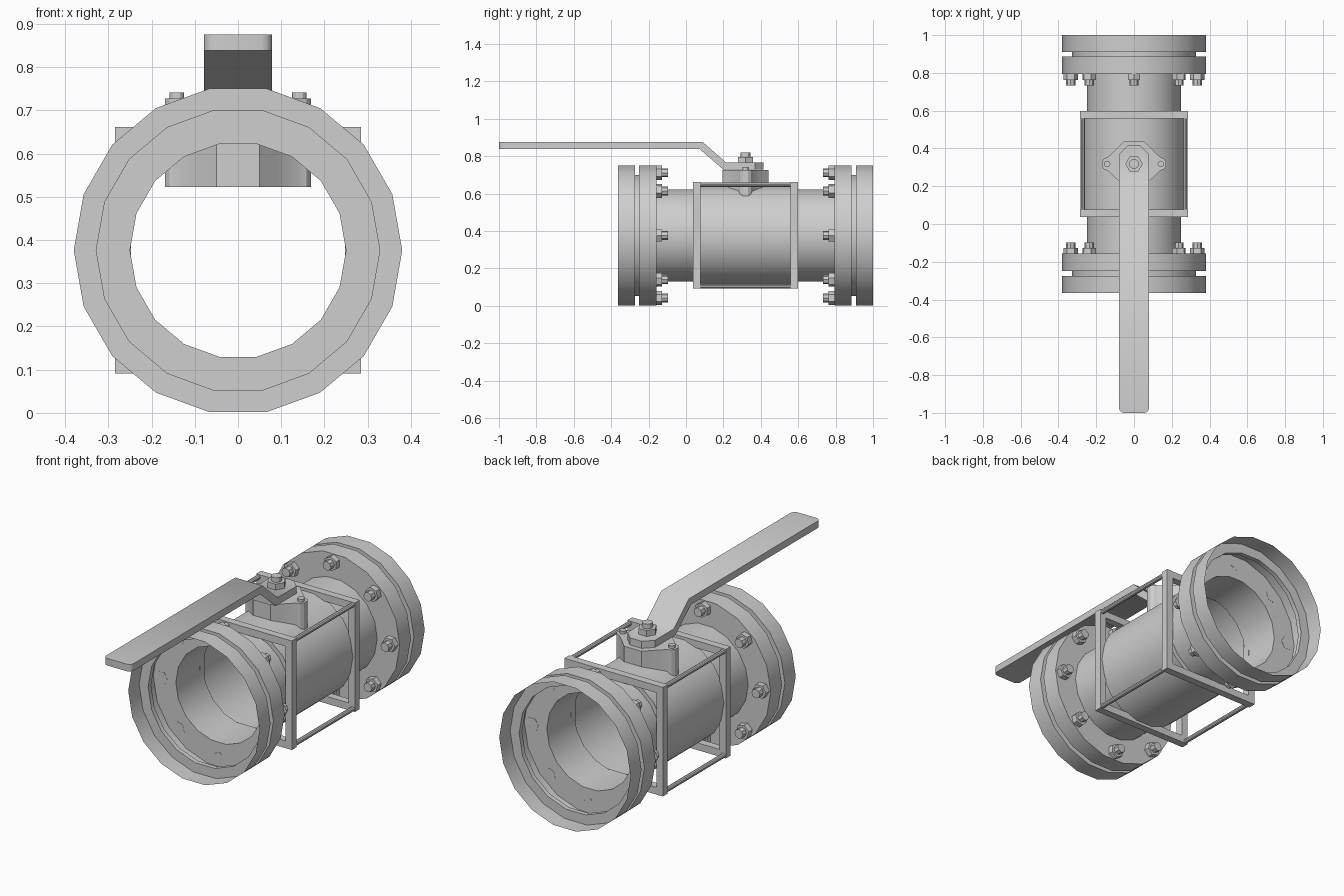
import bpy, bmesh, math
from mathutils import Matrix, Vector

cube = bpy.data.objects.get("Cube")
if cube:
    bpy.data.objects.remove(cube)

MID, AXIS = 0.318, 0.376        # middle of the pipe along y, height of its axis
GREY = (0.62, 0.62, 0.62, 1)
steel = bpy.data.materials.new("grey_steel")
steel.use_nodes = True
steel.diffuse_color = GREY
steel.node_tree.nodes["Principled BSDF"].inputs["Base Color"].default_value = GREY


def finish(name, bm, smooth=30):
    mesh = bpy.data.meshes.new(name)
    bm.to_mesh(mesh)
    bm.free()
    mesh.materials.append(steel)
    ob = bpy.data.objects.new(name, mesh)
    bpy.context.collection.objects.link(ob)
    bpy.ops.object.select_all(action='DESELECT')
    ob.select_set(True)
    bpy.context.view_layer.objects.active = ob
    bpy.ops.object.shade_smooth_by_angle(angle=math.radians(smooth))
    return ob


def box(bm, size, centre):
    m = Matrix.Translation(centre) @ Matrix.Diagonal((*size, 1))
    bmesh.ops.create_cube(bm, size=1, matrix=m)


def rod(bm, start, end, radius, sides, turn=0):
    start, end = Vector(start), Vector(end)
    d = end - start
    m = (Matrix.Translation((start + end) / 2)
         @ d.to_track_quat('Z', 'Y').to_matrix().to_4x4() @ Matrix.Rotation(turn, 4, 'Z'))
    bmesh.ops.create_cone(bm, cap_ends=True, segments=sides, radius1=radius,
                          radius2=radius, depth=d.length, matrix=m)


def prism(bm, points, offset):
    face = bm.faces.new([bm.verts.new(p) for p in points])
    top = bmesh.ops.extrude_face_region(bm, geom=[face])["geom"]
    bmesh.ops.translate(bm, vec=offset, verts=[v for v in top if isinstance(v, bmesh.types.BMVert)])
    bmesh.ops.recalc_face_normals(bm, faces=bm.faces)


# Pipe with a wider body and open flanged ends: one thin lathed shell,
# (radius, distance from middle)
half = [(0.274, 0.25), (0.25, 0.25), (0.25, 0.475), (0.38, 0.475), (0.38, 0.568),
        (0.328, 0.568), (0.328, 0.592), (0.38, 0.592), (0.38, 0.682)]
profile = [(r, -d) for r, d in reversed(half)] + half
SIDES = 18
bm = bmesh.new()
rings = []
for r, d in profile:
    angles = [math.tau * i / SIDES for i in range(SIDES)]
    rings.append([bm.verts.new((r * math.cos(a), MID + d, AXIS + r * math.sin(a))) for a in angles])
for a, b in zip(rings, rings[1:]):
    for i in range(SIDES):
        j = (i + 1) % SIDES
        bm.faces.new((a[i], b[i], b[j], a[j]))
finish("flanged_pipe", bm)

# Eight nuts with bolt ends on the inner face of each flange
for label, side in (("front", -1), ("back", 1)):
    bm = bmesh.new()
    for i in range(8):
        a = math.tau * i / 8
        x, z = 0.335 * math.cos(a), AXIS + 0.335 * math.sin(a)
        y = [MID + side * d for d in (0.476, 0.445, 0.415)]
        first = len(bm.verts)
        rod(bm, (0, y[0], 0), (0, y[1], 0), 0.038, 6, math.pi / 2)
        rod(bm, (0, y[1], 0), (0, y[2], 0), 0.024, 8)
        bm.verts.ensure_lookup_table()
        new = bm.verts[first:]
        # one corner of every nut points away from the pipe axis
        corner = max(new, key=lambda v: v.co.x)
        turn = math.atan2(corner.co.z, corner.co.x) - a
        bmesh.ops.rotate(bm, verts=new, cent=(0, 0, 0), matrix=Matrix.Rotation(turn, 3, 'Y'))
        bmesh.ops.translate(bm, verts=new, vec=(x, 0, z))
    finish(label + "_flange_bolts", bm)

# Square frames around the body
OUT, IN = 0.285, 0.247
bar, reach = OUT - IN, (OUT + IN) / 2
for label, side in (("front", -1), ("back", 1)):
    bm = bmesh.new()
    y = MID + side * 0.26
    for s in (-1, 1):
        box(bm, (2 * OUT, 0.04, bar), (0, y, AXIS + s * reach))
        box(bm, (bar, 0.04, 2 * IN), (s * reach, y, AXIS))
    finish(label + "_frame", bm)

# Tie rods joining the frame corners
bm = bmesh.new()
for sx in (-1, 1):
    for sz in (-1, 1):
        x, z = sx * 0.272, AXIS + sz * 0.272
        rod(bm, (x, MID - 0.25, z), (x, MID + 0.25, z), 0.012, 10)
finish("tie_rods", bm)

# Bonnet: octagonal block with an ear on each side
quarter = [(0.169, 0.013), (0.158, 0.029), (0.138, 0.037), (0.09, 0.082), (0.05, 0.122)]
right = quarter + [(-x, y) for x, y in reversed(quarter)]
outline = right + [(-x, -y) for x, y in right]
bm = bmesh.new()
prism(bm, [(x, MID + y, 0.523) for x, y in outline], (0, 0, 0.204))
finish("bonnet", bm)

bm = bmesh.new()
for s in (-1, 1):
    rod(bm, (s * 0.142, MID, 0.72), (s * 0.142, MID, 0.741), 0.017, 12)
finish("bonnet_bolts", bm)

# Cranked lever with trimmed ends
side_profile = [(-1, 0.875), (0.09, 0.875), (0.215, 0.765), (0.415, 0.765),
                (0.415, 0.728), (0.2, 0.728), (0.072, 0.838), (-1, 0.838)]
bm = bmesh.new()
prism(bm, [(-0.079, y, z) for y, z in side_profile], (0.158, 0, 0))


def end_corners(y):
    return [e for e in bm.edges if all(abs(v.co.y - y) < 0.001 for v in e.verts)
            and abs(e.verts[0].co.x - e.verts[1].co.x) < 0.001]


bmesh.ops.bevel(bm, geom=end_corners(-1), offset=0.025, segments=3, profile=0.5, affect='EDGES')
bmesh.ops.bevel(bm, geom=end_corners(0.415), offset=0.045, segments=1, affect='EDGES')
finish("lever", bm, 44)

# Stem nut and stem end above the lever
bm = bmesh.new()
rod(bm, (0, MID, 0.76), (0, MID, 0.796), 0.046, 6, math.pi / 6)
rod(bm, (0, MID, 0.796), (0, MID, 0.82), 0.026, 12)
finish("stem_nut", bm)
